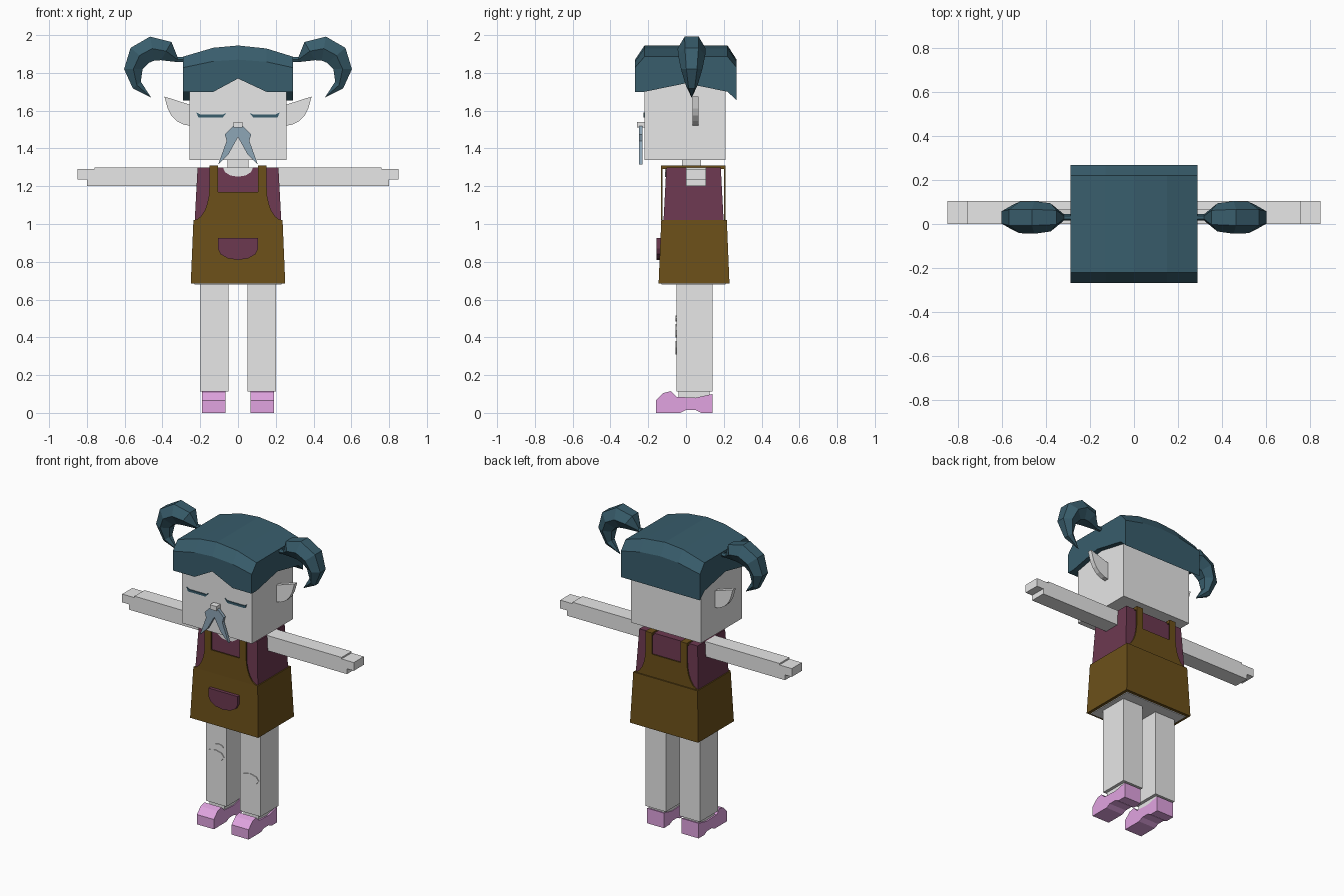
import bpy
import bmesh
from math import cos, sin, radians

cube = bpy.data.objects.get("Cube")
if cube:
    bpy.data.objects.remove(cube, do_unlink=True)


def material(name, red, green, blue):
    mat = bpy.data.materials.new(name)
    mat.use_nodes = True
    colour = (red, green, blue, 1)
    mat.diffuse_color = colour
    shader = next(n for n in mat.node_tree.nodes if n.type == "BSDF_PRINCIPLED")
    shader.inputs["Base Color"].default_value = colour
    shader.inputs["Roughness"].default_value = 0.9
    return mat


skin = material("pale_skin", 0.8, 0.8, 0.8)
teal = material("dark_teal", 0.04, 0.11, 0.15)
brown = material("mustard_brown", 0.15, 0.08, 0.01)
maroon = material("maroon", 0.15, 0.04, 0.08)
pink = material("pink", 0.75, 0.37, 0.75)
slate = material("slate_blue", 0.27, 0.38, 0.47)


def loft(name, mat, rings, paired=False):
    """Skin a row of equal closed rings, cap the ends, optionally mirror in x."""
    bm = bmesh.new()
    rows = [[bm.verts.new(point) for point in ring] for ring in rings]
    for lower, upper in zip(rows, rows[1:]):
        for i in range(len(lower)):
            bm.faces.new((lower[i - 1], lower[i], upper[i], upper[i - 1]))
    bm.faces.new(rows[0])
    bm.faces.new(rows[-1])
    bmesh.ops.recalc_face_normals(bm, faces=bm.faces)
    mesh = bpy.data.meshes.new(name)
    bm.to_mesh(mesh)
    bm.free()
    mesh.materials.append(mat)
    part = bpy.data.objects.new(name, mesh)
    bpy.context.collection.objects.link(part)
    if paired:
        part.modifiers.new("mirror", "MIRROR")


def block(name, mat, x, y, z, taper=0, paired=False):
    """Box between the given spans; its top is drawn in by the taper."""
    rings = []
    for height, inset in zip(z, (0, taper)):
        left, right = x[0] + inset, x[1] - inset
        front, back = y[0] + inset, y[1] - inset
        rings.append([(left, front, height), (right, front, height),
                      (right, back, height), (left, back, height)])
    loft(name, mat, rings, paired)


def plate(name, mat, outline, y, depth=0.008, paired=False):
    """Extrude an outline in x and z backwards from y."""
    rings = [[(x, level, z) for x, z in outline] for level in (y, y + depth)]
    loft(name, mat, rings, paired)


def around(half):
    return (-half, half)


def symmetric(half):
    return half + [(-x, z) for x, z in reversed(half)]


def arc(x, z, width, height, start, end, steps=6):
    """Points along part of an ellipse, in degrees."""
    angles = [radians(start + (end - start) * i / steps) for i in range(steps + 1)]
    return [(x + width * cos(a), z + height * sin(a)) for a in angles]


# Head and face
block("head", skin, around(0.257), (-0.22, 0.21), (1.34, 1.8))
block("neck", skin, around(0.055), (-0.02, 0.08), (1.25, 1.35))
block("nose", skin, around(0.025), (-0.26, -0.21), (1.51, 1.54))
ear = [(0.25, 1.63), (0.39, 1.675)] + arc(0.25, 1.66, 0.13, 0.14, -20, -90, steps=4)
plate("ears", skin, ear, 0.035, depth=0.03, paired=True)
eye = [(0.06, 1.59), (0.08, 1.565), (0.21, 1.565), (0.22, 1.59), (0.2, 1.58), (0.08, 1.58)]
plate("closed_eyes", teal, eye, -0.226, paired=True)
moustache = [(0, 1.52), (0.025, 1.52), (0.07, 1.475), (0.06, 1.44),
             (0.105, 1.315), (0.05, 1.37), (0, 1.46)]
plate("moustache", slate, moustache, -0.25, depth=0.02, paired=True)


# Hair cap: arched cross-sections, the fringe notched in the middle
def cap_section(x):
    fringe = 1.7 if x else 1.77
    crease = 1.87 - x * x / 2
    crown = 1.945 - 0.7 * x * x
    front, back, rim = -0.27, 0.268, 0.22
    profile = [(front, fringe), (front, crease), (-rim, crown), (rim, crown),
               (back, crease), (back, 1.655), (rim, 1.7), (0, 1.745), (-rim, fringe)]
    return [(x, y, z) for y, z in profile]


loft("hair_cap", teal, [cap_section(x) for x in (-0.29, -0.13, 0, 0.15, 0.29)])


# Pigtails: hexagons swept round a curl that narrows to a tip
def hexagon(x, z, direction, size):
    ring = []
    for corner in range(6):
        turn = radians(60 * corner + 30)
        out = size * cos(turn)
        ring.append((x + out * cos(direction), 0.03 + size * sin(turn),
                     z + out * sin(direction)))
    return ring


curl = [hexagon(x, 1.87, radians(90), 0.015) for x in (0.28, 0.32)]
for step in range(6):
    direction = radians(120 - 40 * step)
    reach = 0.11 + step ** 3 / 3000
    size = 0.075 * cos(0.42 * (step - 1.3))
    curl.append(hexagon(0.435 + reach * cos(direction),
                        1.82 + reach * sin(direction), direction, size))
loft("pigtails", teal, curl, paired=True)

# Arms and hands
arm_depth = (0, 0.105)
block("arms", skin, (0.19, 0.76), arm_depth, (1.2, 1.3), paired=True)
block("palms", skin, (0.76, 0.8), arm_depth, (1.2, 1.24), paired=True)
block("fingers", skin, (0.76, 0.85), arm_depth, (1.235, 1.29), paired=True)

# Shirt with a round neckline
block("shirt", maroon, around(0.23), (-0.12, 0.2), (1, 1.3), taper=0.016)
plate("neckline", skin, arc(0, 1.3, 0.08, 0.05, 180, 360), -0.112)

# Pinafore: skirt, bibs, shoulder straps and pocket
block("skirt", brown, around(0.25), (-0.145, 0.23), (0.685, 1.02), taper=0.014)
block("hips", skin, around(0.23), (-0.13, 0.21), (0.68, 0.69))
bib = symmetric(arc(0.237, 1.19, 0.085, 0.17, 270, 180)
                + [(0.152, 1.31), (0.105, 1.31), (0.105, 1.17)])
plate("front_bib", brown, bib, -0.133)
plate("back_bib", brown, bib, 0.2)
block("shoulder_straps", brown, (0.105, 0.152), (-0.13, 0.205), (1.29, 1.31), paired=True)
pocket = [(-0.107, 0.925)] + arc(0, 0.87, 0.107, 0.06, 180, 360) + [(0.107, 0.925)]
plate("pocket", maroon, pocket, -0.157, depth=0.03)

# Legs and knee patches
block("legs", skin, (0.05, 0.2), (-0.05, 0.14), (0.112, 0.7), paired=True)
block("ankles", skin, (0.07, 0.18), (-0.04, 0.125), (0.05, 0.12), paired=True)


def knee_patch(name, x, z, width, height):
    plate(name, skin, arc(x, z, width, height, 0, 315, steps=7), -0.055)


knee_patch("right_knee_patch", -0.13, 0.435, 0.065, 0.035)
knee_patch("right_knee_scrape", -0.105, 0.5, 0.035, 0.015)
knee_patch("left_knee_patch", 0.125, 0.345, 0.065, 0.035)

# Shoes: a side profile with a raised toe and an arched sole
shoe = [(-0.16, 0), (-0.16, 0.065), (-0.12, 0.105), (-0.08, 0.115), (-0.05, 0.085),
        (0.05, 0.08), (0.14, 0.1), (0.14, 0), (0.08, 0), (0.05, 0.015), (0, 0.015), (-0.03, 0)]
loft("shoes", pink, [[(x, y, z) for y, z in shoe] for x in (0.065, 0.19)], paired=True)
